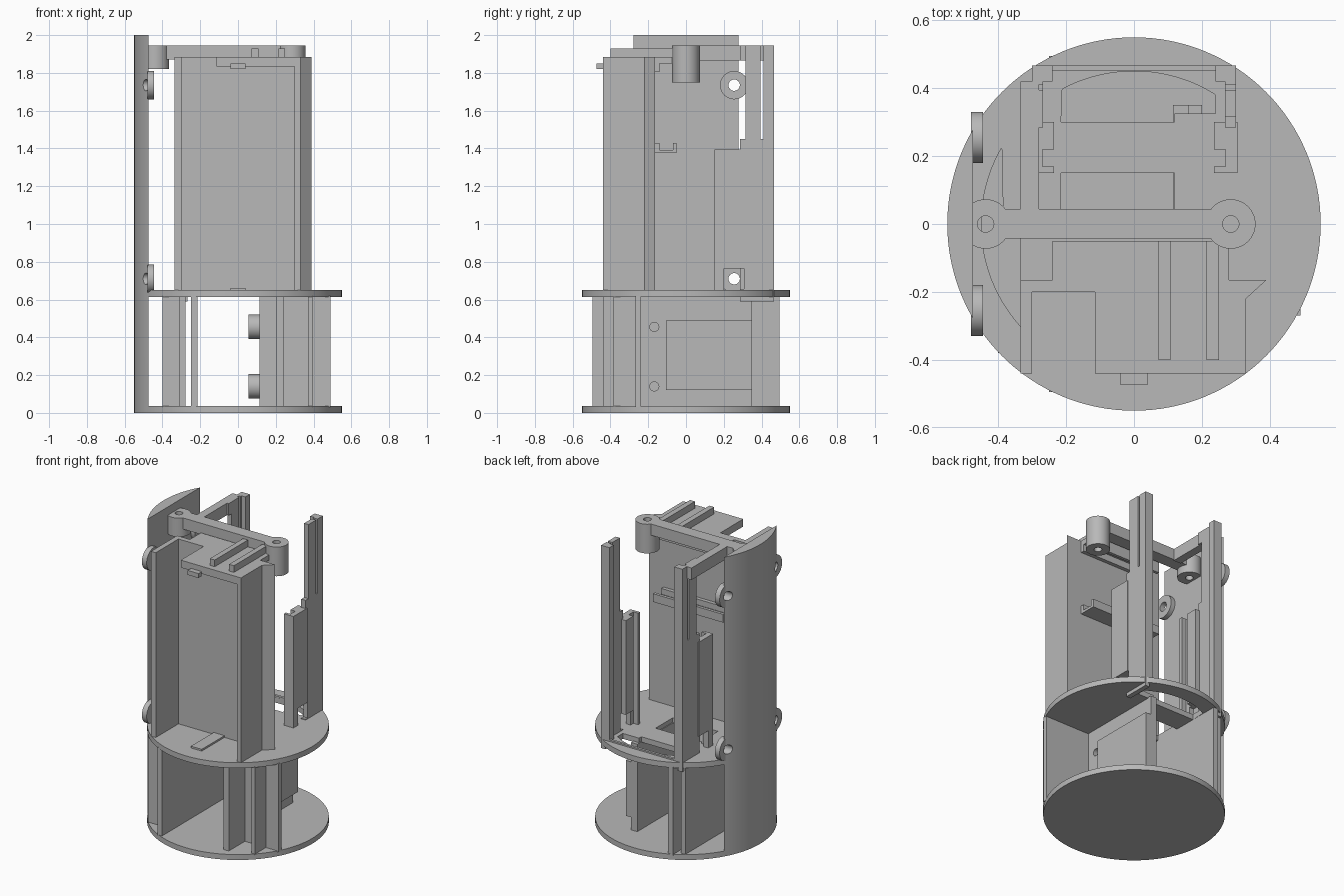
import bpy, bmesh, math
from mathutils import Matrix

cube = bpy.data.objects.get("Cube")
if cube:
    bpy.data.objects.remove(cube, do_unlink=True)

grey = bpy.data.materials.new("light grey plastic")
grey.use_nodes = True
COLOR = (0.48, 0.48, 0.48, 1)
grey.diffuse_color = COLOR
grey.node_tree.nodes["Principled BSDF"].inputs["Base Color"].default_value = COLOR

R = 0.55       # outer radius
FLOOR = 0.65   # top of the upper deck


def finish(name, bm):
    bmesh.ops.recalc_face_normals(bm, faces=bm.faces)
    mesh = bpy.data.meshes.new(name)
    bm.to_mesh(mesh)
    bm.free()
    obj = bpy.data.objects.new(name, mesh)
    bpy.context.collection.objects.link(obj)
    mesh.materials.append(grey)
    return obj


def prism(name, pts, z0, z1):
    bm = bmesh.new()
    face = bm.faces.new([bm.verts.new((x, y, z0)) for x, y in pts])
    new = bmesh.ops.extrude_face_region(bm, geom=[face])["geom"]
    verts = [v for v in new if isinstance(v, bmesh.types.BMVert)]
    bmesh.ops.translate(bm, verts=verts, vec=(0, 0, z1 - z0))
    return finish(name, bm)


def box(name, x0, x1, y0, y1, z0, z1):
    return prism(name, [(x0, y0), (x1, y0), (x1, y1), (x0, y1)], z0, z1)


def rod(name, radius, length, center, along_x=False, sides=40):
    bm = bmesh.new()
    bmesh.ops.create_cone(bm, cap_ends=True, segments=sides,
                          radius1=radius, radius2=radius, depth=length)
    if along_x:
        bm.transform(Matrix.Rotation(math.pi / 2, 4, 'Y'))
    bm.transform(Matrix.Translation(center))
    return finish(name, bm)


def arc(radius, a0, a1, n=24):
    angles = [math.radians(a0 + (a1 - a0) * i / n) for i in range(n + 1)]
    return [(radius * math.cos(a), radius * math.sin(a)) for a in angles]


def cut(obj, *cutters):
    for c in cutters:
        c.hide_render = True
        c.hide_set(True)
        mod = obj.modifiers.new("cut", 'BOOLEAN')
        mod.operation, mod.solver, mod.object = 'DIFFERENCE', 'EXACT', c
    bpy.context.view_layer.update()
    graph = bpy.context.evaluated_depsgraph_get()
    mesh = bpy.data.meshes.new_from_object(obj.evaluated_get(graph))
    obj.modifiers.clear()
    obj.data = mesh
    for c in cutters:
        bpy.data.objects.remove(c, do_unlink=True)


def smooth(obj):
    bpy.ops.object.select_all(action='DESELECT')
    obj.select_set(True)
    bpy.context.view_layer.objects.active = obj
    bpy.ops.object.shade_smooth_by_angle(angle=math.radians(30))


# round decks, the upper one with openings
base = rod("base_disk", R, 0.036, (0, 0, 0.018), sides=128)
deck = rod("upper_deck", R, 0.036, (0, 0, FLOOR - 0.018), sides=128)
cut(deck,
    prism("rear_opening", [(-0.215, 0.3), (0.12, 0.3), (0.12, 0.325), (0.24, 0.325)]
          + arc(0.45, 58, 118), 0.5, 0.7),
    box("middle_opening", -0.215, 0.12, -0.03, 0.15, 0.5, 0.7),
    prism("side_opening", arc(0.45, 150, 222) + [(-0.335, 0), (-0.385, 0)], 0.5, 0.7))

# tall curved wall with screw ears
half = math.degrees(math.acos(0.475 / R))
shell = prism("curved_wall", arc(R, 180 - half, 180 + half, 40), 0, 2)
spots = [(y, z) for y in (-0.255, 0.255) for z in (0.71, 1.735)]
cut(shell, *[rod("hole", 0.03, 0.3, (-0.5, y, z), True) for y, z in spots])
smooth(shell)
for y, z in spots:
    ear = rod("screw_ear", 0.075, 0.035, (-0.462, y, z), True)
    cut(ear, rod("hole", 0.03, 0.3, (-0.46, y, z), True))
    smooth(ear)

# open-fronted bay on the upper deck
TOP = 1.885
box("bay_left_wall", -0.335, -0.3, -0.44, -0.165, FLOOR, TOP)
box("bay_back_wall", -0.3, 0.3, -0.2, -0.165, FLOOR, TOP)
prism("bay_right_wall", [(0.3, -0.44), (0.33, -0.44), (0.33, -0.22),
                         (0.39, -0.165), (0.3, -0.165)], FLOOR, TOP)
box("bay_cover", -0.115, 0.3, -0.44, -0.2, 1.835, TOP)
box("cover_tab", -0.04, 0.04, -0.475, -0.44, 1.82, 1.85)
box("floor_tab", -0.04, 0.04, -0.44, -0.2, FLOOR, 0.662)
for x in (0.09, 0.232):
    box("cover_rail", x - 0.018, x + 0.018, -0.4, -0.05, TOP, 1.93)

# board channels behind the bay: a tray and its inverted twin
for name, z0, z1, lip0, lip1 in (("lower_channel", 1.375, 1.392, 1.392, 1.43),
                                 ("upper_channel", 1.85, TOP, 1.805, 1.85)):
    box(name, -0.24, 0.28, -0.165, -0.05, z0, z1)
    box(name + "_lip", -0.24, 0.28, -0.07, -0.05, lip0, lip1)
    box(name + "_inner_lip", -0.24, 0.28, -0.165, -0.14, lip0, lip1)

# top crossbar with screw bosses and a rear arm
bar = box("crossbar", -0.44, 0.285, -0.042, 0.044, 1.87, 1.945)
cut(bar, *[rod("hole", 0.024, 0.6, (x, 0, 1.9)) for x in (-0.437, 0.285)])
for x, z0 in ((-0.437, 1.82), (0.285, 1.75)):
    boss = rod("crossbar_boss", 0.073, 1.945 - z0, (x, 0, (1.945 + z0) / 2))
    cut(boss, rod("hole", 0.024, 0.6, (x, 0, 1.85)))
    smooth(boss)
box("rear_arm", -0.335, -0.28, 0.04, 0.42, 1.865, 1.945)

# mirrored slotted posts and board clips at the rear
for side, s in (("left", 1), ("right", -1)):
    post = box(side + "_rear_post", s * 0.268, s * 0.3, 0.285, 0.467, 0.59, 1.945)
    cut(post, box("slot", s * 0.2, s * 0.4, 0.395, 0.411, 1.45, 2.1),
        box("step", s * 0.2, s * 0.4, 0.2, 0.315, 1.45, 1.865 if s < 0 else 2.1))
    box(side + "_post_rib", s * 0.24, s * 0.268, 0.42, 0.467, 0.62, 1.945)
    clip = prism(side + "_board_clip",
                 [(s * x, y) for x, y in ((0.235, 0.15), (0.305, 0.15), (0.305, 0.3),
                                          (0.235, 0.3), (0.235, 0.22), (0.27, 0.22),
                                          (0.27, 0.17), (0.235, 0.17))], FLOOR, 1.395)
    cut(clip, box("window", s * 0.2, s * 0.4, 0.2, 0.31, 0.6, 0.765))
    if s > 0:
        cut(post, box("window", 0.2, 0.4, 0.2, 0.308, 0.655, 0.765))
box("rear_sill", -0.24, 0.24, 0.45, 0.467, 0.62, 0.66)

# vertical dividers between the decks
LOW, HIGH = 0.03, 0.62
box("outer_divider", -0.31, -0.278, -0.4, 0.45, LOW, HIGH)
box("inner_divider", -0.25, -0.215, -0.495, 0.495, LOW, HIGH)
box("side_divider", -0.4, -0.31, -0.38, -0.35, LOW, HIGH)
box("front_divider", 0.2, 0.24, -0.44, -0.24, LOW, HIGH)
box("cross_divider", 0.115, 0.49, -0.27, -0.24, LOW, HIGH)
prism("angled_divider", [(0.37, -0.385), (0.395, -0.385), (0.395, -0.27),
                         (0.37, -0.27)], LOW, HIGH)

# mounting wall with raised pad and screw bosses
wall = box("mounting_wall", 0.115, 0.16, -0.25, 0.35, LOW, HIGH)
box("mounting_pad", 0.16, 0.2, -0.105, 0.35, 0.12, 0.49)
heights = (0.14, 0.455)
cut(wall, *[rod("hole", 0.024, 0.4, (0.13, -0.168, z), True) for z in heights])
for z in heights:
    boss = rod("screw_boss", 0.065, 0.06, (0.086, -0.168, z), True)
    cut(boss, rod("hole", 0.024, 0.4, (0.13, -0.168, z), True))
    smooth(boss)
for disk in (base, deck):
    smooth(disk)
